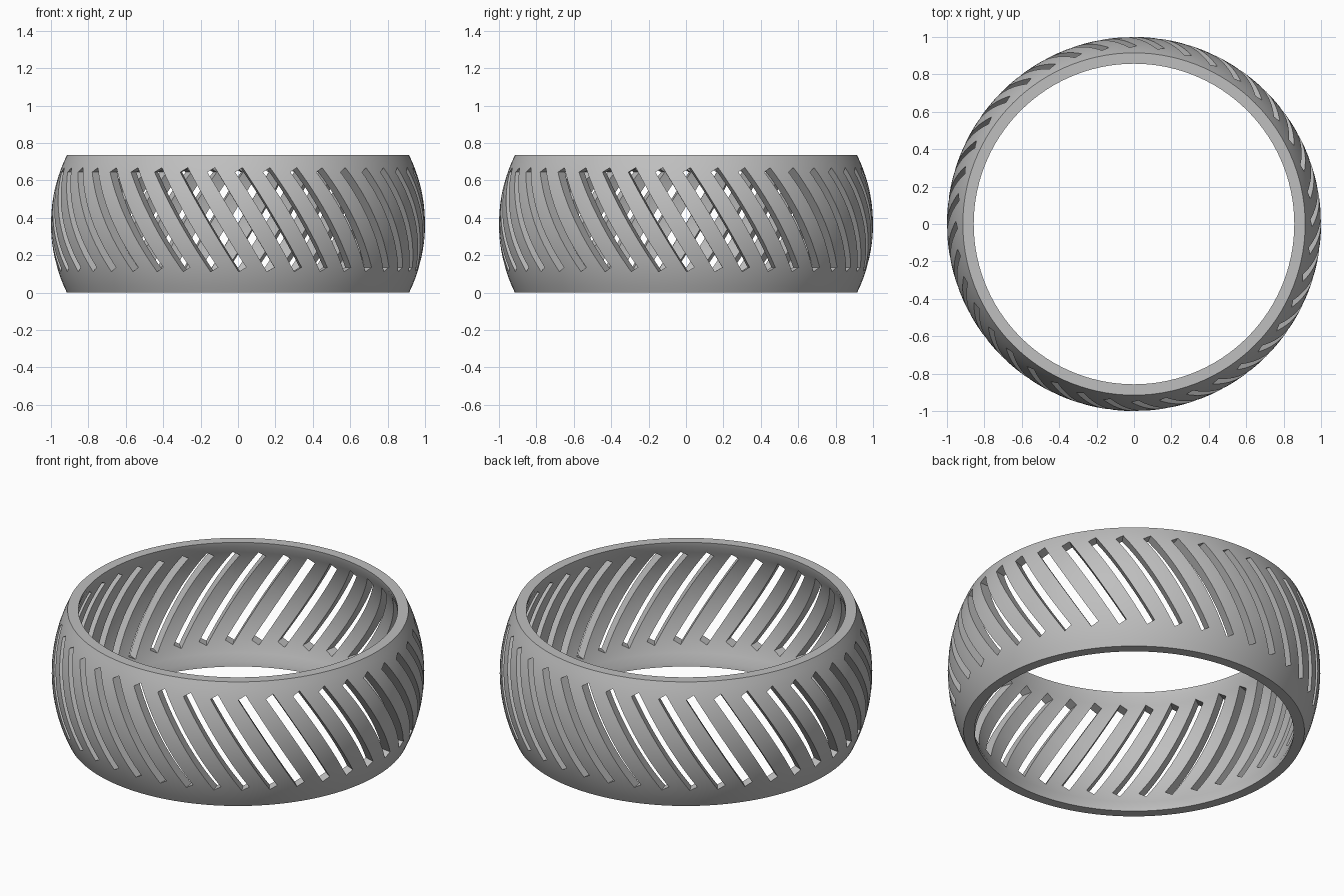
import bpy, bmesh, math
from mathutils import Matrix

cube = bpy.data.objects.get("Cube")
if cube:
    bpy.data.objects.remove(cube, do_unlink=True)

HEIGHT, MID = 0.735, 0.3675
ARC, WALL = 0.837, 0.06          # barrel curvature radius and wall thickness
SEGMENTS, SLOTS = 120, 40
LEAN = math.radians(30.8)


def add_object(name, bm):
    mesh = bpy.data.meshes.new(name)
    bm.to_mesh(mesh)
    bm.free()
    obj = bpy.data.objects.new(name, mesh)
    bpy.context.collection.objects.link(obj)
    return obj


def barrel(radius, half, steps):
    """Bulging wall profile from -half to +half about mid height."""
    points = []
    for i in range(steps + 1):
        z = half * (2 * i / steps - 1)
        points.append((1 - ARC + math.sqrt(radius ** 2 - z ** 2), MID + z))
    return points


# Ring wall: bulging outside, hollowed inside with a short straight lip at each end
lip = 0.857
profile = barrel(ARC, MID, 20) + [(lip, HEIGHT)]
profile += barrel(ARC - WALL, 0.34, 16)[::-1] + [(lip, 0)]
bm = bmesh.new()
rings = []
for s in range(SEGMENTS):
    a = math.tau * s / SEGMENTS
    rings.append([bm.verts.new((r * math.cos(a), r * math.sin(a), z)) for r, z in profile])
for s in range(SEGMENTS):
    here, there = rings[s], rings[(s + 1) % SEGMENTS]
    for i in range(len(profile)):
        j = (i + 1) % len(profile)
        bm.faces.new((here[i], there[i], there[j], here[j]))
bmesh.ops.recalc_face_normals(bm, faces=bm.faces)
ring = add_object("slotted_ring", bm)

# Leaning bars that cut the slots
bm = bmesh.new()
for s in range(SLOTS):
    place = (Matrix.Rotation(math.tau * s / SLOTS + 0.016, 4, 'Z')
             @ Matrix.Translation((0, -0.95, 0.39))
             @ Matrix.Rotation(-LEAN, 4, 'Y')
             @ Matrix.Diagonal((0.047, 0.3, 0.62, 1)))
    bmesh.ops.create_cube(bm, size=1, matrix=place)
cutter = add_object("slot_cutter", bm)
cutter.hide_render = True

mod = ring.modifiers.new("slots", 'BOOLEAN')
mod.operation = 'DIFFERENCE'
mod.solver = 'EXACT'
mod.object = cutter
depsgraph = bpy.context.evaluated_depsgraph_get()
cut_mesh = bpy.data.meshes.new_from_object(ring.evaluated_get(depsgraph))
ring.modifiers.clear()
ring.data = cut_mesh
bpy.data.objects.remove(cutter, do_unlink=True)

# Plain grey finish
grey = bpy.data.materials.new("grey")
grey.use_nodes = True
color = (0.52, 0.52, 0.52, 1)
grey.diffuse_color = color
grey.node_tree.nodes["Principled BSDF"].inputs["Base Color"].default_value = color
ring.data.materials.clear()
ring.data.materials.append(grey)

# Smooth curved walls with crisp slot and rim edges
bpy.ops.object.select_all(action='DESELECT')
ring.select_set(True)
bpy.context.view_layer.objects.active = ring
bpy.ops.object.shade_smooth_by_angle(angle=math.radians(20))
